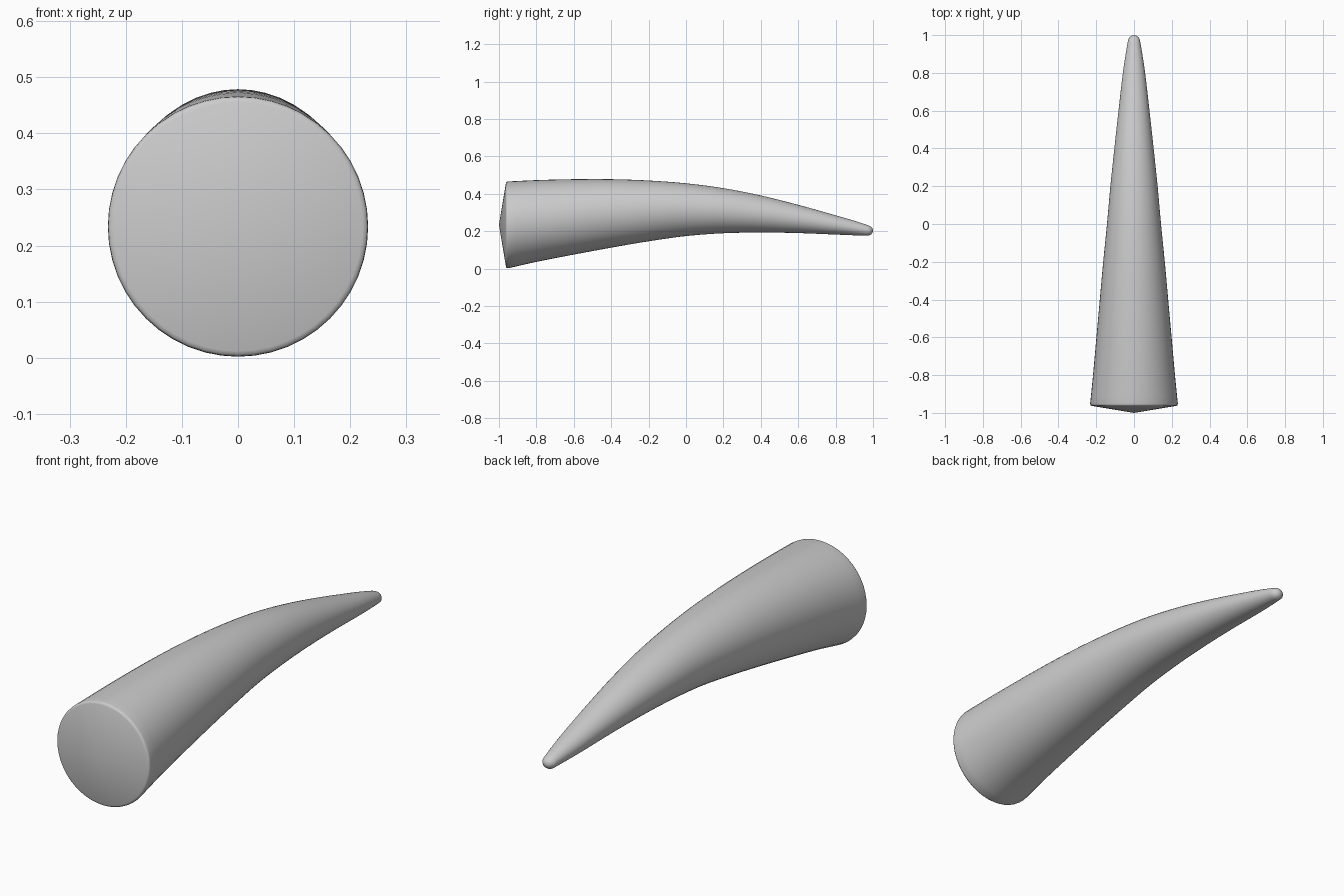
import bpy, bmesh, math

if "Cube" in bpy.data.objects:
    bpy.data.objects.remove(bpy.data.objects["Cube"])

SEGS = 48
# stations along the horn: y, lower edge z, upper edge z, half width
BODY = [(-0.95, 0.002, 0.466, 0.232), (-0.8, 0.036, 0.473, 0.217),
        (-0.6, 0.075, 0.478, 0.199), (-0.4, 0.112, 0.478, 0.181),
        (-0.2, 0.146, 0.471, 0.163), (0.0, 0.174, 0.456, 0.143),
        (0.2, 0.189, 0.43, 0.125), (0.4, 0.193, 0.391, 0.104),
        (0.6, 0.19, 0.341, 0.082), (0.8, 0.182, 0.285, 0.059),
        (0.9, 0.178, 0.256, 0.044), (0.965, 0.176, 0.235, 0.033)]


def smooth_path(pts, steps=4):
    out = []
    for i in range(len(pts) - 1):
        b, c = pts[i], pts[i + 1]
        a, d = pts[max(i - 1, 0)], pts[min(i + 2, len(pts) - 1)]
        h = c[0] - b[0]
        for s in range(steps):
            t = s / steps
            row = [b[0] + h * t]
            for k in (1, 2, 3):
                m0 = (c[k] - a[k]) / (c[0] - a[0]) * h
                m1 = (d[k] - b[k]) / (d[0] - b[0]) * h
                row.append((2*t**3 - 3*t*t + 1) * b[k] + (t**3 - 2*t*t + t) * m0
                           + (3*t*t - 2*t**3) * c[k] + (t**3 - t*t) * m1)
            out.append(tuple(row))
    return out + [pts[-1]]


# rounded base rim, curved body, rounded tip
rim = [(-0.963, 0.012, 0.456, 0.222), (-0.961, 0.006, 0.462, 0.228),
       (-0.957, 0.003, 0.465, 0.231)]
tip = [(0.98, 0.177, 0.229, 0.030), (0.99, 0.183, 0.223, 0.022),
       (0.997, 0.191, 0.215, 0.013)]
stations = rim + smooth_path(BODY) + tip

bm = bmesh.new()
rings = []
for y, lo, hi, w in stations:
    rings.append([bm.verts.new((w * math.cos(a), y, (lo + hi) / 2 + (hi - lo) / 2 * math.sin(a)))
                  for a in (2 * math.pi * i / SEGS for i in range(SEGS))])
for r0, r1 in zip(rings, rings[1:]):
    for i in range(SEGS):
        j = (i + 1) % SEGS
        bm.faces.new((r0[i], r0[j], r1[j], r1[i]))

# shallow cone closing the base, small point closing the tip
for ring, end in ((rings[0], (0, -1, 0.235)), (rings[-1], (0, 1, 0.203))):
    p = bm.verts.new(end)
    for i in range(SEGS):
        bm.faces.new((ring[i], ring[(i + 1) % SEGS], p))
bmesh.ops.recalc_face_normals(bm, faces=bm.faces)

mesh = bpy.data.meshes.new("horn")
bm.to_mesh(mesh)
bm.free()
horn = bpy.data.objects.new("horn", mesh)
bpy.context.collection.objects.link(horn)
bpy.context.view_layer.objects.active = horn
horn.select_set(True)
bpy.ops.object.shade_smooth_by_angle(angle=math.radians(50))
